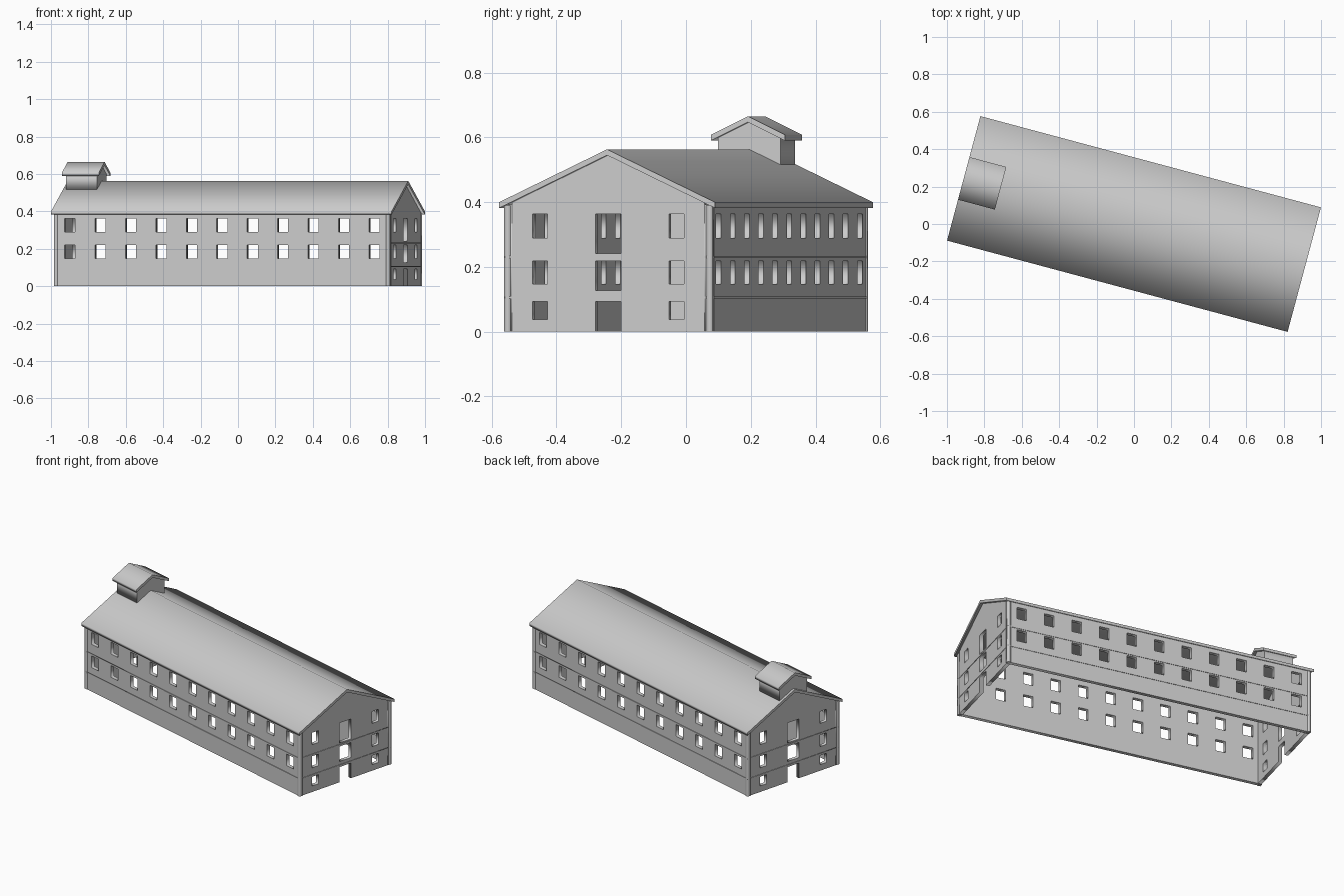
import bpy
import math
from mathutils import Matrix

if "Cube" in bpy.data.objects:
    bpy.data.objects.remove(bpy.data.objects["Cube"])

TURN = Matrix.Rotation(math.radians(-15), 4, 'Z')   # whole building is turned
UP = Matrix.Rotation(math.radians(90), 4, 'X')      # profile x,y -> x,z
SIDE = Matrix.Rotation(math.radians(90), 4, 'Z')    # faces along the length

HL, HW, T = 0.9265, 0.33, 0.022      # wall half length, half width, thickness
RL, RW = 0.9425, 0.3445              # roof half length, half width
RIDGE, EAVE, SLAB = 0.563, 0.40, 0.018
SLOPE = (RIDGE - EAVE) / RW


def rect(cx, z0, z1, w):
    return [(cx - w / 2, z0), (cx + w / 2, z0), (cx + w / 2, z1), (cx - w / 2, z1)]


def panel(name, outline, holes, depth, matrix):
    """Extruded flat outline with holes, turned into a mesh."""
    cu = bpy.data.curves.new(name, 'CURVE')
    cu.dimensions = '2D'
    cu.fill_mode = 'BOTH'
    cu.extrude = depth / 2
    for pts in [outline] + holes:
        sp = cu.splines.new('POLY')
        sp.points.add(len(pts) - 1)
        for p, (x, y) in zip(sp.points, pts):
            p.co = (x, y, 0, 1)
        sp.use_cyclic_u = True
    tmp = bpy.data.objects.new(name + "_outline", cu)
    bpy.context.collection.objects.link(tmp)
    bpy.context.view_layer.update()
    dg = bpy.context.evaluated_depsgraph_get()
    me = bpy.data.meshes.new_from_object(tmp.evaluated_get(dg))
    bpy.data.objects.remove(tmp)
    ob = bpy.data.objects.new(name, me)
    ob.matrix_world = TURN @ matrix
    bpy.context.collection.objects.link(ob)
    return ob


def at(x, y, z):
    return Matrix.Translation((x, y, z))


def chevron(hw, ridge, eave):
    return [(-hw, eave - SLAB), (0, ridge - SLAB), (hw, eave - SLAB),
            (hw, eave), (0, ridge), (-hw, eave)]


# Long walls with two rows of eleven windows
pitch = 2 * HL / 11
long_holes = [rect((i - 5) * pitch, z0, z1, 0.059)
              for i in range(11) for z0, z1 in ((0.148, 0.219), (0.29, 0.363))]
for name, s in (("front_wall", -1), ("back_wall", 1)):
    panel(name, rect(0, 0, 0.393, 2 * HL), long_holes, T,
          at(0, s * (HW - T / 2), 0) @ UP)

# Gable walls: ground door notch, two tall openings, six windows
gw = HW - T
apex = RIDGE - SLAB / 2
gh = apex - SLOPE * gw
gable = [(-gw, 0), (-0.041, 0), (-0.041, 0.093), (0.041, 0.093), (0.041, 0),
         (gw, 0), (gw, gh), (0, apex), (-gw, gh)]
gable_holes = [rect(0, 0.127, 0.219, 0.082), rect(0, 0.241, 0.363, 0.082)]
gable_holes += [rect(s * 0.218, z0, z1, 0.048) for s in (-1, 1)
                for z0, z1 in ((0.037, 0.093), (0.148, 0.219), (0.29, 0.363))]
for name, s in (("left_gable_wall", -1), ("right_gable_wall", 1)):
    panel(name, gable, gable_holes, T, at(s * (HL - T / 2), 0, 0) @ SIDE @ UP)

# Thin storey lines on the long walls and either side of the gable openings
P = 0.003
for i, z in enumerate((0.105, 0.23)):
    for s in (-1, 1):
        panel(f"long_band_{i}", rect(0, z - 0.003, z + 0.003, 2 * HL), [], P,
              at(0, s * (HW + P / 2), 0) @ UP)
        if i == 0 or i == 1:
            panel(f"gable_band_{i}", rect(0, z - 0.003, z + 0.003, 2 * HW), [], P,
                  at(s * (HL + P / 2), 0, 0) @ SIDE @ UP)

# Slim corner posts
for sx in (-1, 1):
    for sy in (-1, 1):
        x, y = sx * (HL + P - 0.01), sy * (HW + P - 0.01)
        panel("corner_post", rect(0, -0.01, 0.01, 0.02), [], 0.39, at(x, y, 0.195))

# Main roof
panel("main_roof", chevron(RW, RIDGE, EAVE), [], 2 * RL, SIDE @ UP)

# Roof turret, flush with the left gable
TX = -0.8405
body = [(-0.1, RIDGE - 0.009 - 0.1 * SLOPE), (0, RIDGE - 0.009),
        (0.1, RIDGE - 0.009 - 0.1 * SLOPE), (0.1, 0.604), (0, 0.652), (-0.1, 0.604)]
panel("turret_walls", body, [], 0.172, at(TX, 0, 0) @ SIDE @ UP)
panel("turret_roof", chevron(0.118, 0.665, 0.608), [], 0.204, at(TX, 0, 0) @ SIDE @ UP)
